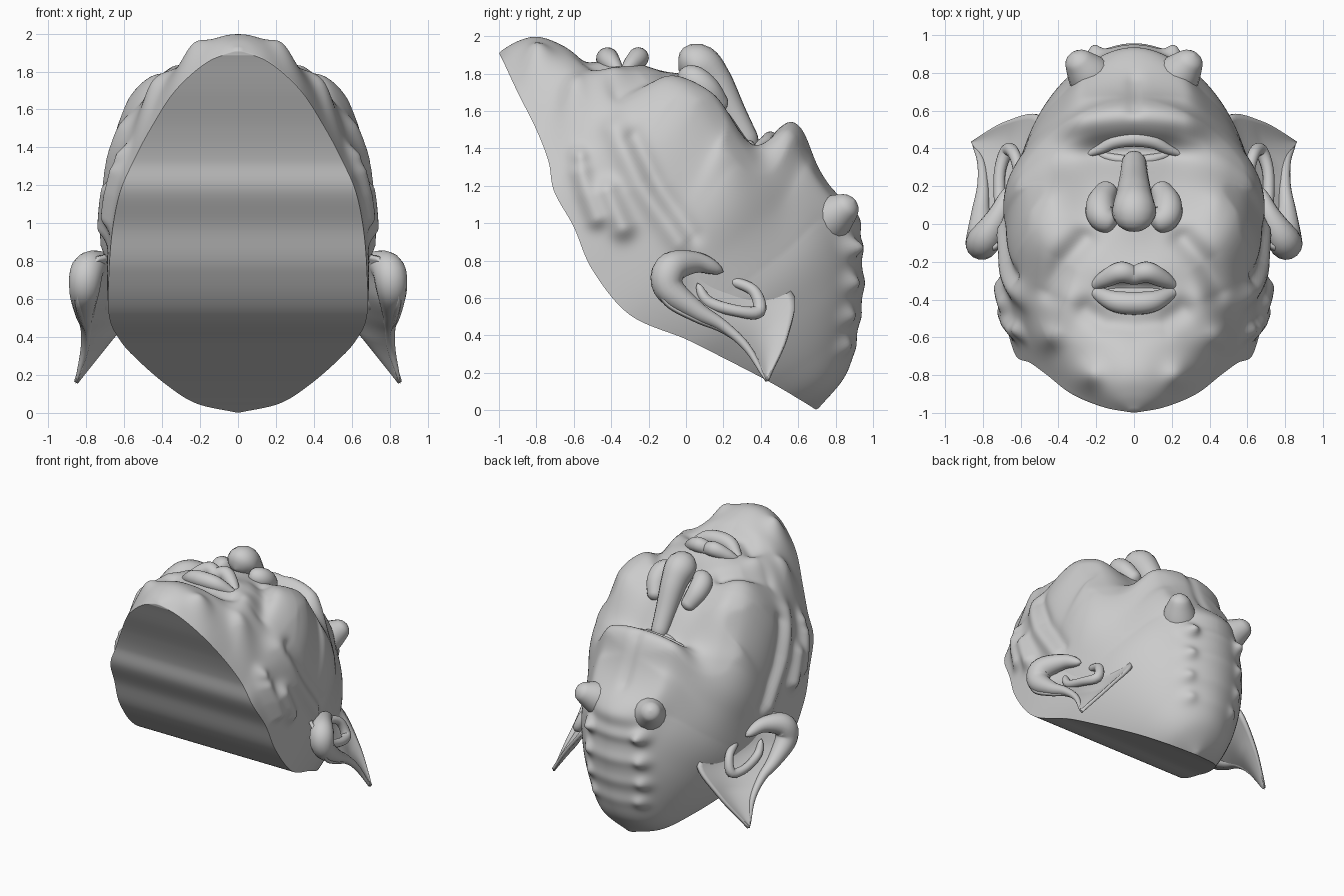
import bpy, bmesh, math
from mathutils import Vector

cube = bpy.data.objects.get("Cube")
if cube:
    bpy.data.objects.remove(cube, do_unlink=True)

clay = bpy.data.materials.new("grey_clay")
clay.use_nodes = True
clay.diffuse_color = (0.6, 0.6, 0.6, 1)
clay.node_tree.nodes["Principled BSDF"].inputs["Base Color"].default_value = (0.6, 0.6, 0.6, 1)


def even(points, count):
    """Respace a polyline evenly."""
    total = [0.0]
    for a, b in zip(points, points[1:]):
        total.append(total[-1] + (b - a).length)
    result, k = [], 0
    for i in range(count):
        goal = total[-1] * i / (count - 1)
        while k < len(points) - 2 and total[k + 1] < goal:
            k += 1
        span = total[k + 1] - total[k]
        result.append(points[k].lerp(points[k + 1], (goal - total[k]) / span if span > 1e-9 else 0))
    return result


def smooth_path(rows, count):
    """Smooth curve through the given points."""
    p = [Vector(r) for r in rows]
    p = [p[0] * 2 - p[1]] + p + [p[-1] * 2 - p[-2]]
    dense = []
    for a, b, c, d in zip(p, p[1:], p[2:], p[3:]):
        for i in range(16):
            t = i / 16
            dense.append((b * 2 + (c - a) * t + (a * 2 - b * 5 + c * 4 - d) * t * t
                          + (b * 3 - a - c * 3 + d) * t ** 3) / 2)
    return even(dense + [p[-2]], count)


def finish(bm, name, angle=50):
    bmesh.ops.recalc_face_normals(bm, faces=bm.faces)
    mesh = bpy.data.meshes.new(name)
    bm.to_mesh(mesh)
    bm.free()
    obj = bpy.data.objects.new(name, mesh)
    bpy.context.collection.objects.link(obj)
    mesh.materials.append(clay)
    bpy.ops.object.select_all(action="DESELECT")
    obj.select_set(True)
    bpy.context.view_layer.objects.active = obj
    bpy.ops.object.shade_smooth_by_angle(angle=math.radians(angle))
    return obj


def grid_faces(bm, rows):
    for r, s in zip(rows, rows[1:]):
        for i in range(len(r) - 1):
            bm.faces.new((r[i], r[i + 1], s[i + 1], s[i]))


def tube(name, rows, side=1, steps=32, sides=16):
    """Round tube through rows of x, y, z, radius, with domed ends."""
    path = smooth_path([(side * r[0],) + tuple(r[1:]) for r in rows], steps)
    bm = bmesh.new()
    rings = []
    for i, p in enumerate(path):
        ahead = (path[min(i + 1, steps - 1)] - path[max(i - 1, 0)]).to_3d().normalized()
        u = ahead.orthogonal() if not rings else (u - ahead * u.dot(ahead))
        u.normalize()
        v = ahead.cross(u)
        end = min(i, steps - 1 - i) / 4
        radius = p[3] * (math.sqrt(1 - (1 - end) ** 2) if end < 1 else 1) + 0.001
        ring = [bm.verts.new(p.to_3d() + radius * (u * math.cos(a) + v * math.sin(a)))
                for a in (math.tau * k / sides for k in range(sides))]
        rings.append(ring)
    grid_faces(bm, [r + r[:1] for r in rings])
    bm.faces.new(rings[0])
    bm.faces.new(rings[-1])
    return finish(bm, name)


def band(name, *half):
    """Tube across the middle; half runs from the centre outwards."""
    tube(name, [(-r[0],) + r[1:] for r in half[:0:-1]] + list(half), 1, 60)


# Relief strokes: axis pushed along, radius, amount, path in the other two axes
X, Y, Z = range(3)
strokes = []


def stroke(axis, radius, amount, *path):
    strokes.append((axis, radius, amount, [Vector(p) for p in path]))


def stroke_distance(q, path):
    if len(path) == 1:
        return (q - path[0]).length
    best = 9.0
    for a, b in zip(path, path[1:]):
        d = b - a
        t = max(0, min(1, (q - a).dot(d) / d.length_squared))
        best = min(best, (q - a - d * t).length)
    return best


# Nose mound and muzzle
stroke(Z, .16, .08, (0, .1))
stroke(Z, .18, .04, (0, -.33), (.1, -.33))
stroke(Z, .045, -.1, (0, -.335), (.14, -.34))
stroke(Z, .06, -.03, (0, -.55), (.15, -.53), (.25, -.45))
# Cheeks, smile folds and chin lumps
stroke(Z, .2, .1, (.45, -.06))
stroke(Z, .17, .17, (.43, .19), (.5, .17))
stroke(X, .28, .07, (.0, 1.45), (.2, 1.15))
stroke(Z, .06, -.05, (.25, -.08), (.36, -.2), (.44, -.36))
stroke(Z, .1, .05, (.36, -.4), (.42, -.55))
stroke(Z, .17, .03, (0, -.78))
stroke(Z, .075, .06, (.24, -.8))
stroke(Z, .07, .06, (.47, -.61))
# Heavy brow and eye socket
stroke(Z, .15, .17, (0, .58), (.26, .57))
stroke(Z, .04, -.03, (0, .74), (0, .62))
stroke(Z, .09, -.04, (0, .39), (.16, .38))
# Crown ridges and knobs
stroke(Y, .1, .05, (0, 1.04), (.24, 1.05))
for z, x, push in ((.87, .22, .06), (.68, .23, .035), (.5, .23, .03), (.34, .2, .025)):
    stroke(Y, .05, push, (x, z))
    stroke(Y, .05, push / 3, (0, z), (x, z))
# Jaw pouches and side folds
stroke(X, .065, .06, (-.42, 1.17), (-.34, .98))
stroke(X, .055, .05, (-.56, 1.27), (-.53, 1.16), (-.48, 1.03))
stroke(X, .045, .04, (-.57, 1.36))
stroke(X, .07, .04, (-.38, 1.5), (-.25, 1.2), (-.03, .9))
stroke(X, .05, -.03, (-.28, 1.45), (-.14, 1.17), (.03, .92))

# Head: fan of rounded sections between the cut back and the face profile
COUNT, AROUND = 210, 171
back = smooth_path([(0, -1, 1.91), (.16, -.97, 1.85), (.33, -.9, 1.7), (.46, -.8, 1.5),
                    (.55, -.735, 1.33), (.62, -.705, 1.17), (.66, -.6, .98), (.68, -.5, .75),
                    (.68, -.3, .51), (.62, 0, .38), (.53, .2, .28), (.38, .45, .15),
                    (.22, .62, .05), (0, .7, 0)], COUNT)
face = smooth_path([(0, -1, 1.91), (0, -.9, 1.955), (0, -.78, 1.965), (0, -.6, 1.91),
                    (0, -.45, 1.84), (0, -.2, 1.81), (0, 0, 1.74), (0, .2, 1.58),
                    (0, .37, 1.42), (0, .5, 1.39), (0, .62, 1.35), (0, .71, 1.22),
                    (0, .84, 1.08), (0, .91, .95), (0, .945, .7), (0, .92, .45),
                    (0, .86, .2), (0, .7, 0)], COUNT)
bm = bmesh.new()
rows = []
for i in range(1, COUNT - 1):
    t = i / (COUNT - 1)
    power = 2 / (2.7 - .7 * max(0, min(1, (t - .35) / .3)))
    base, top = back[i] * 1, face[i]
    width, base.x = base.x, 0
    section = []
    for k in range(81):
        a = math.pi * k / 80
        c, s = math.cos(a), max(0, math.sin(a))
        across = math.copysign(abs(c) ** power, c) * (1 + .06 * abs(math.sin(2 * a)))
        section.append(base.lerp(top, s ** power) + Vector((width * across, 0, 0)))
    rows.append([bm.verts.new(p) for p in even(section, AROUND)])
grid_faces(bm, rows)
bmesh.ops.recalc_face_normals(bm, faces=bm.faces)
bm.normal_update()
flip = 1 if rows[COUNT // 3][AROUND // 2].normal.z > 0 else -1
moves = []
for row in rows:
    for v in row[1:-1]:
        move = Vector((0, 0, 0))
        place = Vector((abs(v.co.x), v.co.y, v.co.z))
        n = v.normal * flip
        facing = (abs(n.x), n.y, n.z)
        for axis, radius, amount, path in strokes:
            weight = max(0, min(1, facing[axis] * 2))
            if weight > 0:
                q = Vector([place[j] for j in range(3) if j != axis])
                d = stroke_distance(q, path)
                if d < radius * 2.6:
                    sign = -1 if axis == X and v.co.x < 0 else 1
                    move[axis] += sign * weight * amount * math.exp(-(d / radius) ** 2)
        moves.append((v, move))
for v, move in moves:
    v.co += move
# Ruled cut back, then close both tips
for r, s in zip(rows, rows[1:]):
    bm.faces.new((r[0], s[0], s[-1], r[-1]))
bm.faces.new(rows[0])
bm.faces.new(rows[-1])
finish(bm, "head", 38)

# Nose, lips and eyelids
tube("nose", [(0, .36, 1.38, .06), (0, .25, 1.58, .075), (0, .15, 1.76, .095),
              (0, .06, 1.845, .115), (0, -.04, 1.82, .08)])
band("upper_lip", (0, -.27, 1.87, .05), (.07, -.255, 1.885, .055), (.15, -.29, 1.85, .045),
     (.23, -.335, 1.8, .02), (.29, -.345, 1.76, .01))
band("lower_lip", (0, -.42, 1.88, .06), (.1, -.41, 1.87, .055), (.19, -.37, 1.82, .035),
     (.27, -.345, 1.77, .012))
band("upper_eyelid", (0, .45, 1.45, .04), (.1, .435, 1.44, .035), (.18, .395, 1.415, .025),
     (.27, .36, 1.38, .01))
band("lower_eyelid", (0, .335, 1.42, .025), (.1, .345, 1.41, .025), (.19, .37, 1.385, .015))
bm = bmesh.new()
bmesh.ops.create_uvsphere(bm, u_segments=32, v_segments=16, radius=.1)
for v in bm.verts:
    v.co = Vector((v.co.x * 1.5, v.co.y * .7 + .39, v.co.z + 1.31))
finish(bm, "eyeball")

for side, label in ((1, "left"), (-1, "right")):
    tube(label + "_nostril", [(.09, 0, 1.78, .05), (.165, .035, 1.77, .075), (.175, .11, 1.71, .075),
                              (.13, .2, 1.6, .05)], side)
    # Ear leaf: sheet between its root and its outer edge, cupped inwards
    outer = smooth_path([(.74, -.13, .82), (.85, -.16, .7), (.85, -.11, .57), (.83, .05, .48),
                         (.81, .2, .42), (.81, .33, .32), (.855, .43, .16)], 40)
    root = smooth_path([(.66, -.02, .85), (.64, .08, .82), (.6, .2, .75), (.56, .35, .7),
                        (.5, .57, .62), (.67, .545, .4), (.855, .44, .165)], 40)
    bm = bmesh.new()
    leaf = []
    for a, b in zip(root, outer):
        line = []
        for k in range(15):
            p = a.lerp(b, k / 14)
            p.x = side * (p.x - .05 * math.sin(math.pi * k / 14) * min(1, (a - b).length * 3))
            line.append(bm.verts.new(p))
        leaf.append(line)
    grid_faces(bm, leaf)
    ear = finish(bm, label + "_ear")
    thick = ear.modifiers.new("thickness", "SOLIDIFY")
    thick.thickness, thick.offset = .025, 0
    # Ear rim with a swollen lobe, inner fold and horn
    tube(label + "_ear_rim", [(.66, .2, .74, .03), (.71, .06, .79, .055), (.79, -.08, .76, .085),
                              (.81, -.09, .65, .08), (.81, .06, .53, .05), (.8, .2, .45, .03),
                              (.81, .33, .33, .02), (.855, .43, .155, .006)], side, 50)
    tube(label + "_ear_fold", [(.7, .06, .68, .02), (.71, .12, .58, .03), (.71, .28, .53, .03),
                               (.67, .39, .53, .035), (.63, .36, .64, .03), (.6, .22, .7, .025)],
         side, 40)
    tube(label + "_horn", [(.15, .69, .95, .13), (.23, .78, 1.03, .12), (.29, .855, 1.085, .08),
                           (.32, .9, 1.12, .045)], side)
